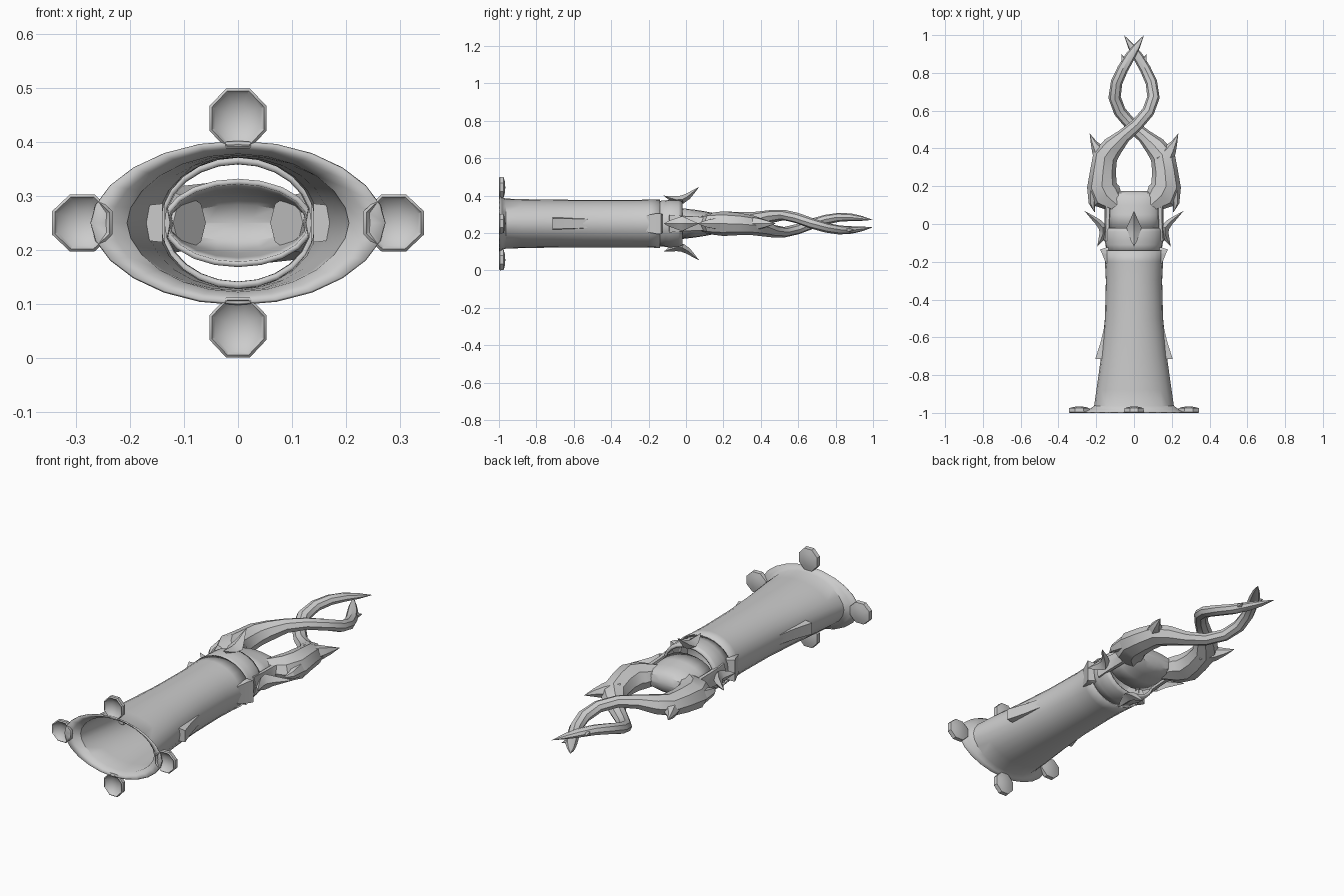
import bpy, bmesh, math
from mathutils import Vector, Matrix

if "Cube" in bpy.data.objects:
    bpy.data.objects.remove(bpy.data.objects["Cube"])

ZC = 0.25                       # height of the long axis
CENTRE = Matrix.Translation((0, 0, ZC))


def turn(deg):
    """Rotate about the long axis."""
    return Matrix.Rotation(math.radians(deg), 4, 'Y')


def loft(name, rings, mat=Matrix(), cap=True, thick=0, angle=35):
    """Skin a list of equal rings of points (axis-centred coordinates)."""
    bm = bmesh.new()
    rows = [[bm.verts.new(p) for p in r] for r in rings]
    n = len(rows[0])
    for a, b in zip(rows, rows[1:]):
        for i in range(n):
            j = (i + 1) % n
            bm.faces.new((a[i], a[j], b[j], b[i]))
    if cap:
        bm.faces.new(rows[0][::-1])
        bm.faces.new(rows[-1])
    bmesh.ops.remove_doubles(bm, verts=bm.verts, dist=0.0004)
    bm.transform(CENTRE @ mat)
    bmesh.ops.recalc_face_normals(bm, faces=bm.faces)
    me = bpy.data.meshes.new(name)
    bm.to_mesh(me)
    bm.free()
    ob = bpy.data.objects.new(name, me)
    bpy.context.collection.objects.link(ob)
    if thick:
        mod = ob.modifiers.new("Wall", 'SOLIDIFY')
        mod.thickness = thick
        mod.offset = -1
    bpy.ops.object.select_all(action='DESELECT')
    ob.select_set(True)
    bpy.context.view_layer.objects.active = ob
    bpy.ops.object.shade_smooth_by_angle(angle=math.radians(angle))
    return ob


def oval(y, a, b, n=24, p=1.0):
    """Elliptical ring across the axis; p > 1 gives a more lens-like shape."""
    out = []
    for i in range(n):
        t = 2 * math.pi * i / n
        s = math.sin(t)
        out.append((a * math.cos(t), y, b * math.copysign(abs(s) ** p, s)))
    return out


def sweep(name, pts, n=8, mat=Matrix(), angle=35):
    """Tube along points (x, y, z, half_width, half_height)."""
    c = [Vector(p[:3]) for p in pts]
    rings = []
    for k, p in enumerate(pts):
        t = (c[min(k + 1, len(c) - 1)] - c[max(k - 1, 0)]).normalized()
        side = t.cross(Vector((0, 0, 1))).normalized()
        up = side.cross(t)
        rings.append([c[k] + side * p[3] * math.cos(2 * math.pi * i / n)
                      + up * p[4] * math.sin(2 * math.pi * i / n) for i in range(n)])
    return loft(name, rings, mat, angle=angle)


# Hollow sleeve with flared mouth
profile = [(-1, .272, .148), (-.988, .235, .137), (-.965, .206, .128), (-.88, .193, .125),
           (-.7, .168, .122), (-.5, .148, .121), (-.3, .143, .121), (-.2, .148, .122),
           (-.14, .155, .124)]
loft("sleeve", [oval(y, a, b, 24, 1.12 if y < -.95 else 1.0) for y, a, b in profile],
     cap=False, thick=.006)

# Collar ring behind the sleeve
loft("collar", [oval(y, a, b) for y, a, b in
     [(-.15, .148, .121), (-.11, .15, .124), (-.09, .156, .128), (-.04, .154, .127), (-.02, .145, .12)]],
     cap=False, thick=.012)

# Dished lobes around the mouth
for i, off in enumerate((.289, .194, .289, .194)):
    def disc(r, y):
        return [(off + r * math.cos((k + .5) * math.pi / 4) * 1.06, y,
                 r * math.sin((k + .5) * math.pi / 4)) for k in range(8)]
    loft(f"mouth_lobe_{i}", [disc(0, -.976), disc(.025, -.979), disc(.046, -.992), disc(.052, -1),
                             disc(.057, -.995), disc(.055, -.975), disc(.03, -.968), disc(0, -.966)],
         turn(90 * i), cap=False)

# Crescent thorns around the collar: sides are larger than top and bottom
for i in range(4):
    base, s = ((.155, 1.0) if i % 2 == 0 else (.122, .68))
    pts = [(.04, -.12, 0, 0), (.022, -.085, .012, .018), (.008, -.05, .02, .03),
           (.01, -.02, .022, .04), (.035, .01, .017, .026), (.068, .037, .01, .014), (.108, .07, 0, 0)]
    sweep(f"collar_thorn_{i}", [(base + d * s, y, 0, w, h) for d, y, w, h in pts],
          4, turn(90 * i), angle=20)

# Open-mouthed head shell
head = [(-.02, .14, .082), (.05, .137, .074), (.1, .137, .066), (.14, .135, .058),
        (.165, .12, .04), (.175, .09, .012), (.176, 0, 0)]
loft("head_shell", [oval(y, a, b, 20) for y, a, b in head], cap=False, thick=.01)

# Twisted prong, fattening at the shoulder and winding to a point
prong = [(.09, .1, 0, .045, .05), (.145, .15, 0, .085, .06), (.17, .2, 0, .08, .066),
         (.164, .28, -.002, .068, .06), (.152, .36, -.01, .066, .052), (.112, .41, -.022, .056, .046),
         (.055, .465, -.04, .038, .034), (-.015, .525, -.046, .033, .028),
         (-.075, .595, -.03, .033, .028), (-.103, .67, -.002, .033, .028),
         (-.092, .75, .022, .031, .026), (-.06, .82, .034, .029, .024),
         (-.022, .885, .034, .027, .02), (.015, .94, .028, .018, .013), (.053, 1, .02, 0, 0)]

for k, nm in enumerate(("right", "left")):
    m = turn(180 * k)
    sweep(f"{nm}_prong", prong, 8, m)
    # Horn on the shoulder
    sweep(f"{nm}_horn", [(.15, .33, 0, .06, .045), (.19, .39, 0, .035, .034),
                         (.213, .43, 0, .017, .02), (.235, .48, 0, 0, 0)], 6, m, 25)
    # Backward hook below the shoulder
    sweep(f"{nm}_hook", [(.19, .23, 0, .05, .05), (.212, .17, 0, .036, .036),
                         (.222, .11, 0, .018, .022), (.208, .06, 0, 0, 0)], 6, m, 25)
    # Small barb near the tip
    sweep(f"{nm}_barb", [(-.045, .835, .034, .024, .018), (-.055, .87, .034, .014, .012),
                         (-.066, .9, .034, 0, 0)], 5, m, 25)
    # Arm tying the head to the collar
    sweep(f"{nm}_arm", [(.144, -.09, 0, .018, .055), (.14, 0, 0, .016, .045),
                        (.138, .08, 0, .018, .042), (.15, .16, 0, .03, .045)], 6, m, 25)
    # Tapered side fin on the sleeve
    loft(f"{nm}_fin", [[(.14, y, -h), (x, y, -h * .8), (x, y, h * .8), (.14, y, h)]
                       for y, x, h in ((-.715, .205, .036), (-.62, .175, .033), (-.5, .147, .028))],
         m, angle=10)
    # Tab at the back rim of the sleeve
    loft(f"{nm}_tab", [[(.135, y, -h), (x, y, -h), (x, y, h), (.135, y, h)]
                       for y, x, h in ((-.21, .148, .045), (-.155, .17, .055), (-.135, .18, .055), (-.125, .15, .05))],
         m, angle=10)
